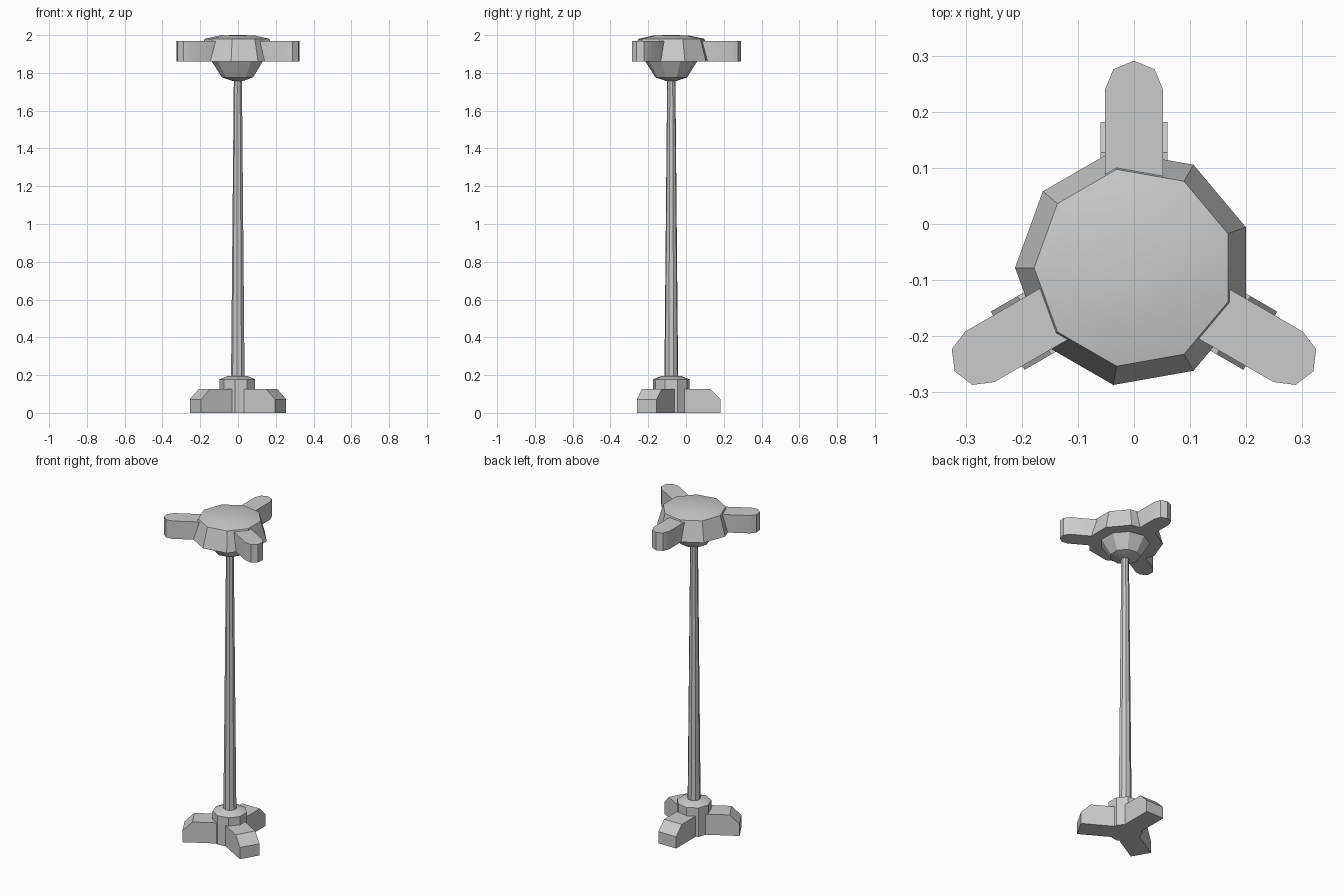
import bpy, bmesh
from math import cos, sin, pi, radians

cube = bpy.data.objects.get("Cube")
if cube:
    bpy.data.objects.remove(cube)

AXIS_Y = -0.078
SIDES = 9

grey = bpy.data.materials.new("light_grey")
grey.use_nodes = True
grey.diffuse_color = (0.6, 0.6, 0.6, 1)
grey.node_tree.nodes["Principled BSDF"].inputs["Base Color"].default_value = (0.6, 0.6, 0.6, 1)


def finish(name, bm, angle=0):
    bmesh.ops.recalc_face_normals(bm, faces=bm.faces)
    mesh = bpy.data.meshes.new(name)
    bm.to_mesh(mesh)
    bm.free()
    mesh.materials.append(grey)
    obj = bpy.data.objects.new(name, mesh)
    obj.location.y = AXIS_Y
    bpy.context.collection.objects.link(obj)
    bpy.ops.object.select_all(action='DESELECT')
    obj.select_set(True)
    bpy.context.view_layer.objects.active = obj
    bpy.ops.object.shade_smooth_by_angle(angle=radians(30))
    return obj


def lathe(name, profile):
    """Stack of nine-sided rings (radius, height), capped at both ends."""
    bm = bmesh.new()
    rings = []
    for r, z in profile:
        angles = [pi + 2 * pi * i / SIDES for i in range(SIDES)]
        rings.append([bm.verts.new((r * cos(a), r * sin(a), z)) for a in angles])
    for low, high in zip(rings, rings[1:]):
        for i in range(SIDES):
            j = (i + 1) % SIDES
            bm.faces.new((low[i], low[j], high[j], high[i]))
    bm.faces.new(rings[0])
    bm.faces.new(rings[-1])
    return finish(name, bm)


def extrude(name, outline, offset, turn):
    """Close an outline into a prism along offset, then turn it about the axis."""
    bm = bmesh.new()
    face = bm.faces.new([bm.verts.new(p) for p in outline])
    new = bmesh.ops.extrude_face_region(bm, geom=[face])["geom"]
    bmesh.ops.translate(bm, vec=offset, verts=[v for v in new if isinstance(v, bmesh.types.BMVert)])
    obj = finish(name, bm)
    obj.rotation_euler.z = turn


# Central turned parts
lathe("base_hub", [(0.097, 0), (0.097, 0.178), (0.055, 0.195)])
lathe("pole", [(0.037, 0.18), (0.022, 1.78)])
lathe("bowl", [(0.03, 1.758), (0.085, 1.776), (0.14, 1.862)])
lathe("head", [(0.212, 1.86), (0.178, 1.98), (0.1, 1.997), (0.03, 2.0)])

# Three feet with sloped tips and three round-ended arms
foot_side = [(0.05, 0), (0.26, 0), (0.26, 0.072), (0.205, 0.127), (0.05, 0.127)]
foot = [(x, -0.06, z) for x, z in foot_side]
W = 0.052
arm = [(0.12, -W, 1.86)]
arm += [(0.317 + W * cos(a), W * sin(a), 1.86) for a in (pi * (i / 4 - 0.5) for i in range(5))]
arm += [(0.12, W, 1.86)]
for side, degrees in (("back", 90), ("right", 210), ("left", 330)):
    extrude(side + "_foot", foot, (0, 0.12, 0), radians(degrees))
    extrude(side + "_arm", arm, (0, 0, 0.11), radians(degrees))
